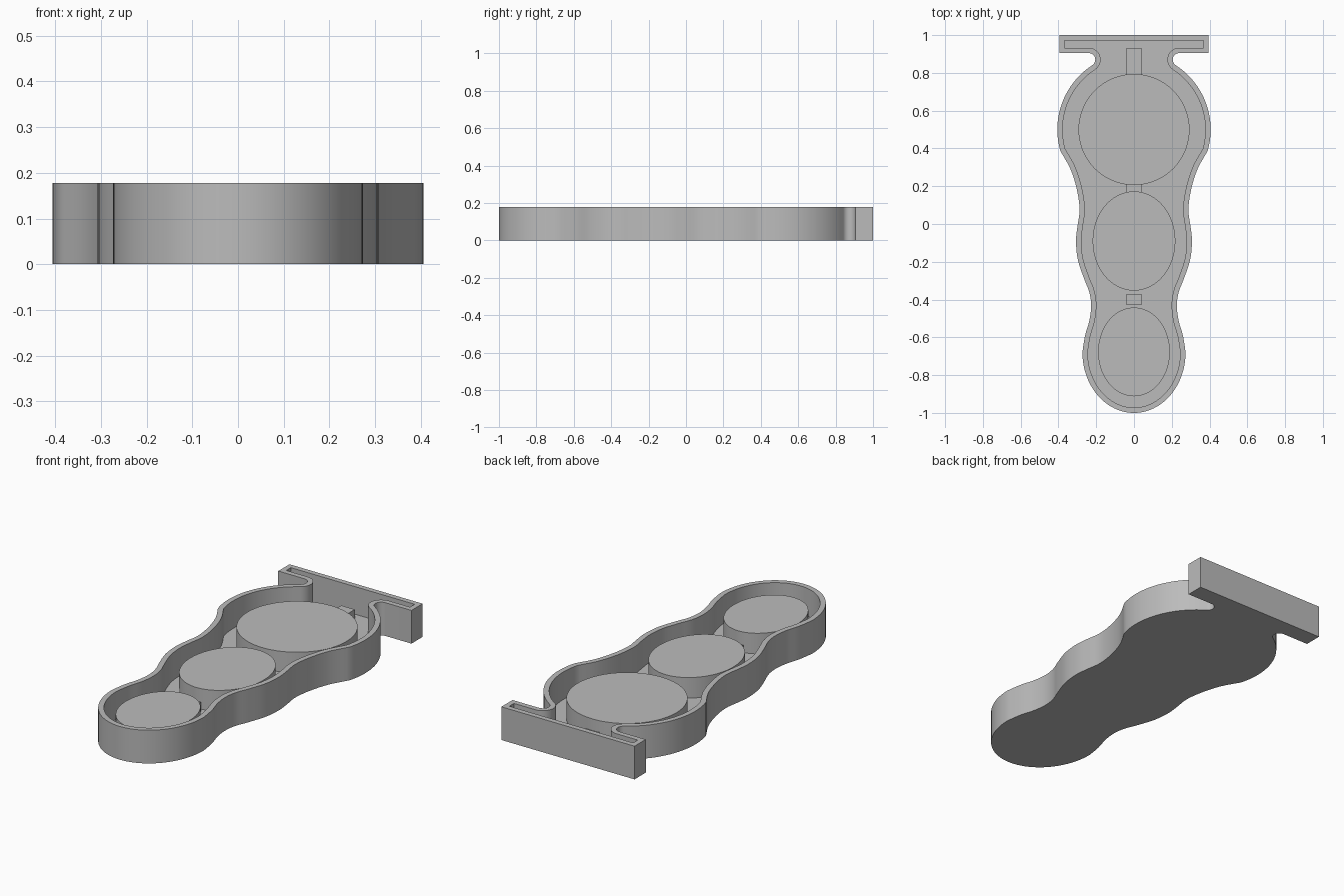
import bpy, bmesh
from math import cos, sin, radians, pi
from mathutils import Vector

cube = bpy.data.objects.get("Cube")
if cube:
    bpy.data.objects.remove(cube, do_unlink=True)

HEIGHT, FLOOR, WALL = 0.178, 0.03, 0.028
DISC_TOP, LUG_TOP = 0.14, 0.078

grey = bpy.data.materials.new("plain grey")
grey.use_nodes = True
colour = (0.5, 0.5, 0.5, 1)
grey.diffuse_color = colour
grey.node_tree.nodes["Principled BSDF"].inputs["Base Color"].default_value = colour


def finish(name, bm):
    bmesh.ops.recalc_face_normals(bm, faces=bm.faces)
    mesh = bpy.data.meshes.new(name)
    bm.to_mesh(mesh)
    bm.free()
    mesh.materials.append(grey)
    obj = bpy.data.objects.new(name, mesh)
    bpy.context.collection.objects.link(obj)
    bpy.ops.object.select_all(action='DESELECT')
    obj.select_set(True)
    bpy.context.view_layer.objects.active = obj
    bpy.ops.object.shade_smooth_by_angle(angle=radians(30))
    return obj


def arc(cx, cy, rx, ry, start, end, steps):
    angles = [radians(start + (end - start) * i / steps) for i in range(steps + 1)]
    return [Vector((cx + rx * cos(a), cy + ry * sin(a))) for a in angles]


def spline(points, steps=5):
    """Smooth curve through the points, leaving out the first and last."""
    out = []
    for a, b, c, d in zip(points, points[1:], points[2:], points[3:]):
        for i in range(steps):
            t = i / steps
            out.append(0.5 * (2 * b + (c - a) * t + (2 * a - 5 * b + 4 * c - d) * t * t
                              + (3 * b - a - 3 * c + d) * t ** 3))
    return out


def inset(loop, distance):
    """Offset a clockwise outline inward with mitred corners."""
    out = []
    for i, p in enumerate(loop):
        d1 = (p - loop[i - 1]).normalized()
        d2 = (loop[(i + 1) % len(loop)] - p).normalized()
        n1, n2 = Vector((d1.y, -d1.x)), Vector((d2.y, -d2.x))
        out.append(p + (n1 + n2) * distance / (1 + n1.dot(n2)))
    return out


def prism(name, loop, bottom, top):
    bm = bmesh.new()
    face = bm.faces.new([bm.verts.new((p.x, p.y, bottom)) for p in loop])
    new = bmesh.ops.extrude_face_region(bm, geom=[face])["geom"]
    bmesh.ops.translate(bm, vec=(0, 0, top - bottom),
                        verts=[v for v in new if isinstance(v, bmesh.types.BMVert)])
    return finish(name, bm)


# Half outline: back bar, neck fillet, large lobe, waists, small lobe
bar = [Vector((0.395, 1.0)), Vector((0.395, 0.905))]
neck = arc(0.24, 0.87, 0.035, 0.035, 90, 237, 14)
large_lobe = arc(0, 0.5, 0.406, 0.406, 57, -16, 20)
waists = [Vector(p) for p in (
    (0.336, 0.29), (0.302, 0.18), (0.288, 0.075), (0.299, -0.01), (0.307, -0.09),
    (0.297, -0.19), (0.264, -0.29), (0.237, -0.36), (0.227, -0.43),
    (0.236, -0.51), (0.259, -0.59))]
small_lobe = arc(0, -0.68, 0.273, 0.32, 0, -90, 24)
middle = spline(large_lobe[-2:] + waists + small_lobe[:2])
half = bar + neck + large_lobe[1:-1] + middle + small_lobe
outline = half + [Vector((-p.x, p.y)) for p in reversed(half[:-1])]

# Tray: floor and rim wall in one closed shell
bm = bmesh.new()
inner = inset(outline, WALL)
rings = [[bm.verts.new((p.x, p.y, z)) for p in loop]
         for loop, z in ((outline, 0), (outline, HEIGHT), (inner, HEIGHT), (inner, FLOOR))]
for low, high in zip(rings, rings[1:]):
    for i in range(len(low)):
        bm.faces.new((low[i - 1], low[i], high[i], high[i - 1]))
bm.faces.new(rings[0])
bm.faces.new(rings[-1])
finish("tray", bm)

# Raised oval cores standing on the floor
for name, y, rx, ry in (("large_core", 0.5, 0.294, 0.294),
                        ("middle_core", -0.09, 0.219, 0.263),
                        ("small_core", -0.677, 0.19, 0.235)):
    prism(name, arc(0, y, rx, ry, 0, 360, 72)[:-1], FLOOR - 0.01, DISC_TOP)

# Low bridges joining the cores and the back bar
for name, y0, y1 in (("back_bridge", 0.77, 0.932),
                     ("middle_bridge", 0.15, 0.22),
                     ("front_bridge", -0.37, -0.43)):
    corners = [Vector(p) for p in ((-0.04, y0), (0.04, y0), (0.04, y1), (-0.04, y1))]
    prism(name, corners, FLOOR - 0.01, LUG_TOP)
